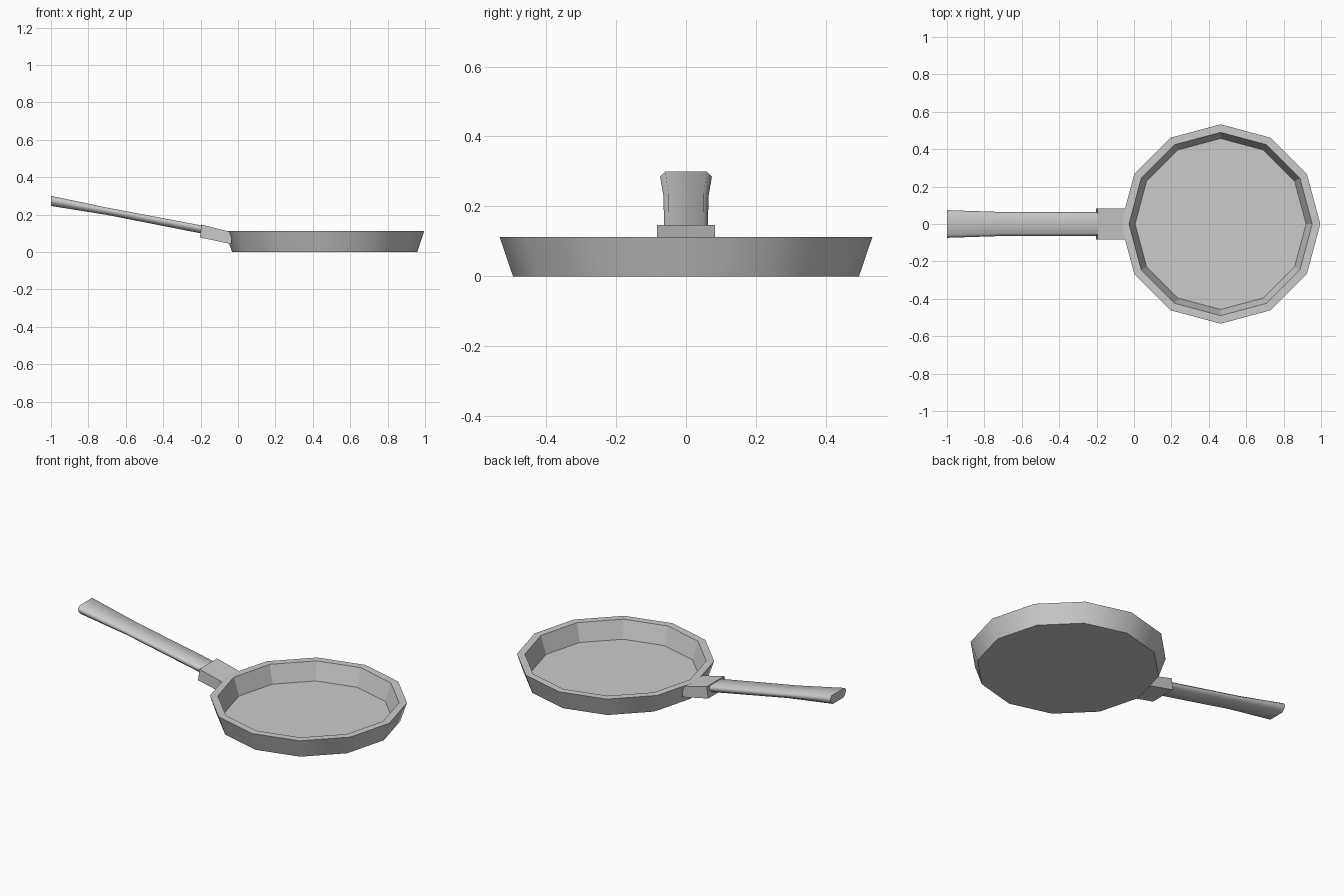
import bpy, bmesh, math

if "Cube" in bpy.data.objects:
    bpy.data.objects.remove(bpy.data.objects["Cube"])


def make_object(name, rings, caps=(True, True), smooth_bands=()):
    """Skin a list of closed rings; bands listed in smooth_bands are smooth shaded."""
    bm = bmesh.new()
    loops = [[bm.verts.new(p) for p in ring] for ring in rings]
    n = len(loops[0])
    for b, (r0, r1) in enumerate(zip(loops, loops[1:])):
        for i in range(n):
            j = (i + 1) % n
            f = bm.faces.new((r0[i], r0[j], r1[j], r1[i]))
            f.smooth = b in smooth_bands
    if caps[0]:
        bm.faces.new(loops[0][::-1])
    if caps[1]:
        bm.faces.new(loops[-1])
    bmesh.ops.recalc_face_normals(bm, faces=bm.faces)
    # keep borders between smooth and flat faces sharp
    for e in bm.edges:
        e.smooth = all(f.smooth for f in e.link_faces)
    mesh = bpy.data.meshes.new(name)
    bm.to_mesh(mesh)
    bm.free()
    obj = bpy.data.objects.new(name, mesh)
    bpy.context.collection.objects.link(obj)
    return obj


def circle(r, z, cx=0.463, n=12):
    return [(cx + r * math.cos(math.tau * i / n), r * math.sin(math.tau * i / n), z)
            for i in range(n)]


# Pan body: outer wall, flat rim, inner wall, floor
profile = [(0.495, 0.0), (0.533, 0.112), (0.490, 0.112), (0.457, 0.008)]
make_object("pan_body", [circle(r, z) for r, z in profile], smooth_bands=(0,))


# Tilted block joining handle and pan
def block_ring(top, bottom, w=0.083):
    return [(top[0], -w, top[1]), (top[0], w, top[1]),
            (bottom[0], w, bottom[1]), (bottom[0], -w, bottom[1])]


make_object("handle_bracket", [block_ring((-0.195, 0.146), (-0.204, 0.078)),
                               block_ring((-0.035, 0.106), (-0.036, 0.042))])


# Handle: flattened octagonal section swept along a gentle bend
section = [(0.80, 1.0), (1.0, 0.72), (0.94, 0.36), (0.66, 0.0)]
section += [(-y, z) for y, z in reversed(section)]


def handle_ring(x, half_width, bottom, top):
    return [(x, y * half_width, bottom + z * (top - bottom)) for y, z in section]


make_object("handle", [handle_ring(-1.0, 0.074, 0.246, 0.300),
                       handle_ring(-0.70, 0.064, 0.198, 0.237),
                       handle_ring(-0.17, 0.063, 0.094, 0.137)],
            smooth_bands=(0, 1))
